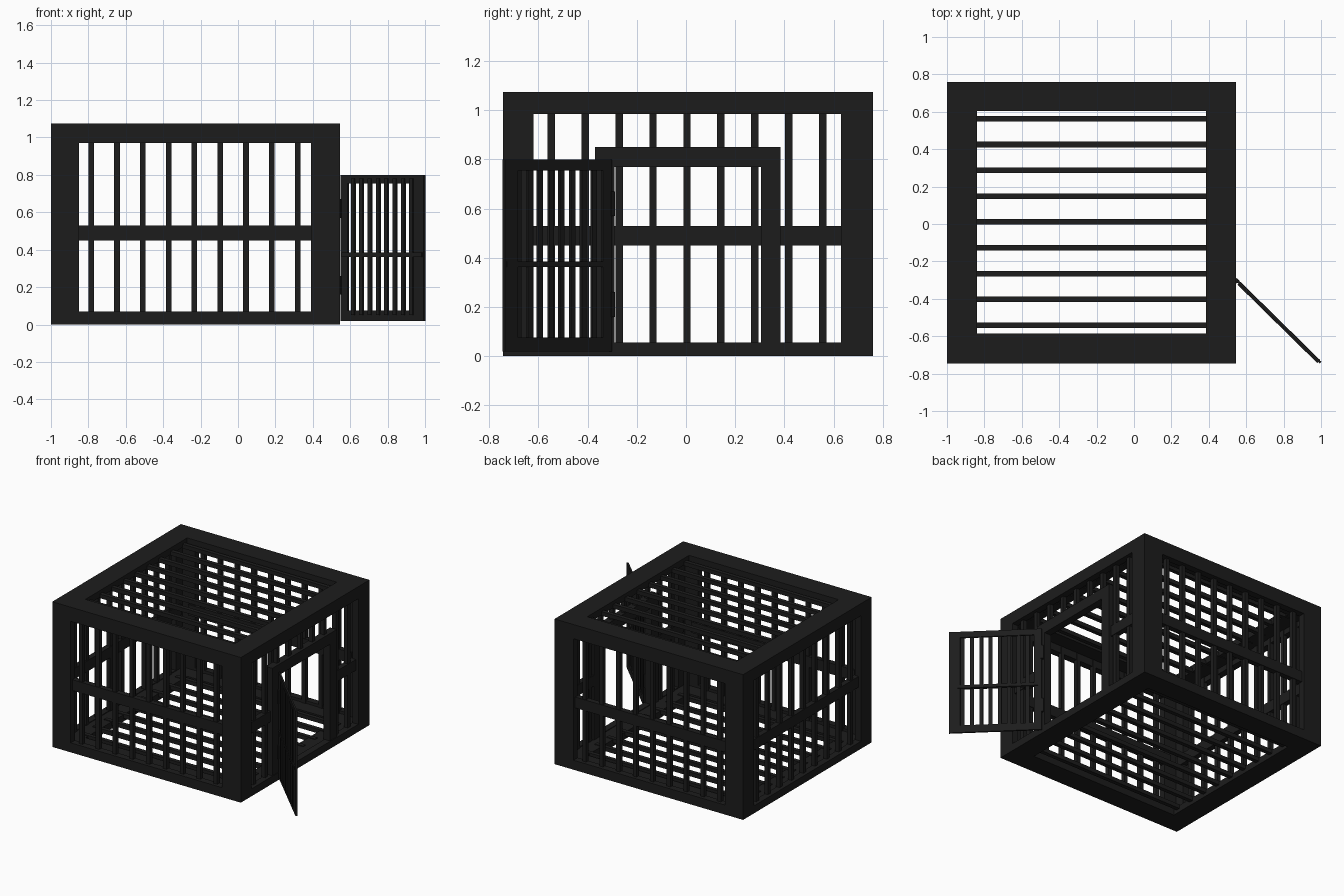
import bpy, bmesh, math
from mathutils import Vector

if "Cube" in bpy.data.objects:
    bpy.data.objects.remove(bpy.data.objects["Cube"])

X0, X1, Y0, Y1, H = -1.0, 0.545, -0.745, 0.76, 1.075
T = 0.05                 # frame thickness
BAR = 0.03               # bar width

mat = bpy.data.materials.new("dark_iron")
mat.diffuse_color = (0.012, 0.012, 0.012, 1)
mat.use_nodes = True
mat.node_tree.nodes["Principled BSDF"].inputs["Base Color"].default_value = mat.diffuse_color

# panel mappings: (u, v, depth inward) -> world
FRONT = lambda u, v, d: Vector((u, Y0 + d, v))
BACK = lambda u, v, d: Vector((u, Y1 - d, v))
LEFT = lambda u, v, d: Vector((X0 + d, u, v))
RIGHT = lambda u, v, d: Vector((X1 - d, u, v))
ROOF = lambda u, v, d: Vector((v, u, H - d))
FLOOR = lambda u, v, d: Vector((v, u, d))

HINGE = Vector((0.545, -0.305, 0))
A = math.radians(-44.5)
ALONG = Vector((math.cos(A), math.sin(A), 0))
ACROSS = Vector((-math.sin(A), math.cos(A), 0))
DOOR = lambda u, v, d: HINGE + ALONG * u + ACROSS * d + Vector((0, 0, v))


def finish(bm, name):
    bmesh.ops.remove_doubles(bm, verts=bm.verts, dist=1e-5)
    bmesh.ops.recalc_face_normals(bm, faces=bm.faces)
    me = bpy.data.meshes.new(name)
    bm.to_mesh(me)
    bm.free()
    me.materials.append(mat)
    ob = bpy.data.objects.new(name, me)
    bpy.context.collection.objects.link(ob)


def boxes(name, P, items):
    """One object of boxes, each (u0, u1, v0, v1, d0, d1) in panel space."""
    bm = bmesh.new()
    for u0, u1, v0, v1, d0, d1 in items:
        geo = bmesh.ops.create_cube(bm, size=1)
        for v in geo["verts"]:
            c = v.co
            v.co = P(u0 if c.x < 0 else u1, v0 if c.y < 0 else v1, d0 if c.z < 0 else d1)
    bmesh.ops.recalc_face_normals(bm, faces=bm.faces)
    me = bpy.data.meshes.new(name)
    bm.to_mesh(me)
    bm.free()
    me.materials.append(mat)
    bpy.context.collection.objects.link(bpy.data.objects.new(name, me))


def rect(a, b, c, d):
    return [(a, c), (b, c), (b, d), (a, d)]


def ring(bm, P, outer, inner, t, close=False):
    """Rectangular frame; mitred at the back unless it is closed."""
    m = 0 if close else t
    a, b, c, d = outer
    loops = [(rect(*outer), 0), (rect(*inner), 0), (rect(*inner), t),
             (rect(a + m, b - m, c + m, d - m), t)]
    vs = [[bm.verts.new(P(u, v, dep)) for u, v in pts] for pts, dep in loops]
    if close:
        vs.append(vs[0])
    for p, q in zip(vs, vs[1:]):
        for i in range(4):
            j = (i + 1) % 4
            bm.faces.new((p[i], p[j], q[j], q[i]))


# cage shell: six mitred frames welded together
bm = bmesh.new()
for P in (FRONT, BACK):
    ring(bm, P, (X0, X1, 0, H), (-0.85, 0.39, 0.07, 0.97), T)
for P in (LEFT, RIGHT):
    ring(bm, P, (Y0, Y1, 0, H), (-0.62, 0.63, 0.055, 0.985), T)
for P in (ROOF, FLOOR):
    ring(bm, P, (Y0, Y1, X0, X1), (-0.585, 0.605, -0.84, 0.385), T)
finish(bm, "cage_frame")

B0, B1 = 0.025, 0.055    # bar depth range
R0, R1 = 0.02, 0.06      # rail depth range
h = BAR / 2
xs = [-0.785 + 0.138 * i for i in range(9)]
ys = [-0.548 + 0.138 * i for i in range(9)]

# front and back walls
for n, P in (("front", FRONT), ("back", BACK)):
    boxes(n + "_bars", P, [(x - h, x + h, 0.04, 1.02, B0, B1) for x in xs])
    boxes(n + "_rail", P, [(-0.9, 0.44, 0.45, 0.53, R0, R1)])

# left wall
boxes("left_bars", LEFT, [(y - h, y + h, 0.03, 1.03, B0, B1) for y in ys])
boxes("left_rail", LEFT, [(-0.67, 0.68, 0.45, 0.53, R0, R1)])

# right wall, bars stop above the doorway
boxes("right_bars", RIGHT, [(y - h, y + h, 0.82 if -0.36 < y < 0.37 else 0.03, 1.03, B0, B1)
                            for y in ys])
boxes("right_rails", RIGHT, [(-0.67, -0.33, 0.45, 0.53, R0, R1), (0.345, 0.68, 0.45, 0.53, R0, R1)])
boxes("doorway_frame", RIGHT, [(-0.37, -0.29, 0.01, 0.85, 0.005, 0.06),
                               (0.305, 0.385, 0.01, 0.85, 0.005, 0.06),
                               (-0.29, 0.305, 0.77, 0.85, 0.005, 0.06)])

# roof and floor bars
for n, P in (("roof", ROOF), ("floor", FLOOR)):
    boxes(n + "_bars", P, [(y + 0.007 - h, y + 0.007 + h, -0.9, 0.44, B0, B1) for y in ys])

# open door
W = 0.628
bm = bmesh.new()
ring(bm, DOOR, (0.005, W, 0.02, 0.8), (0.058, W - 0.075, 0.075, 0.755), 0.012, True)
finish(bm, "door_frame")
boxes("door_bars", DOOR, [(u - 0.013, u + 0.013, 0.05, 0.78, -0.006, 0.006)
                          for u in (0.1 + 0.0625 * i for i in range(8))])
boxes("door_rail", DOOR, [(0.02, W - 0.01, 0.362, 0.385, -0.008, 0.014)])
boxes("door_hinges", DOOR, [(-0.008, 0.012, z, z + 0.1, -0.006, 0.014) for z in (0.16, 0.57)])
